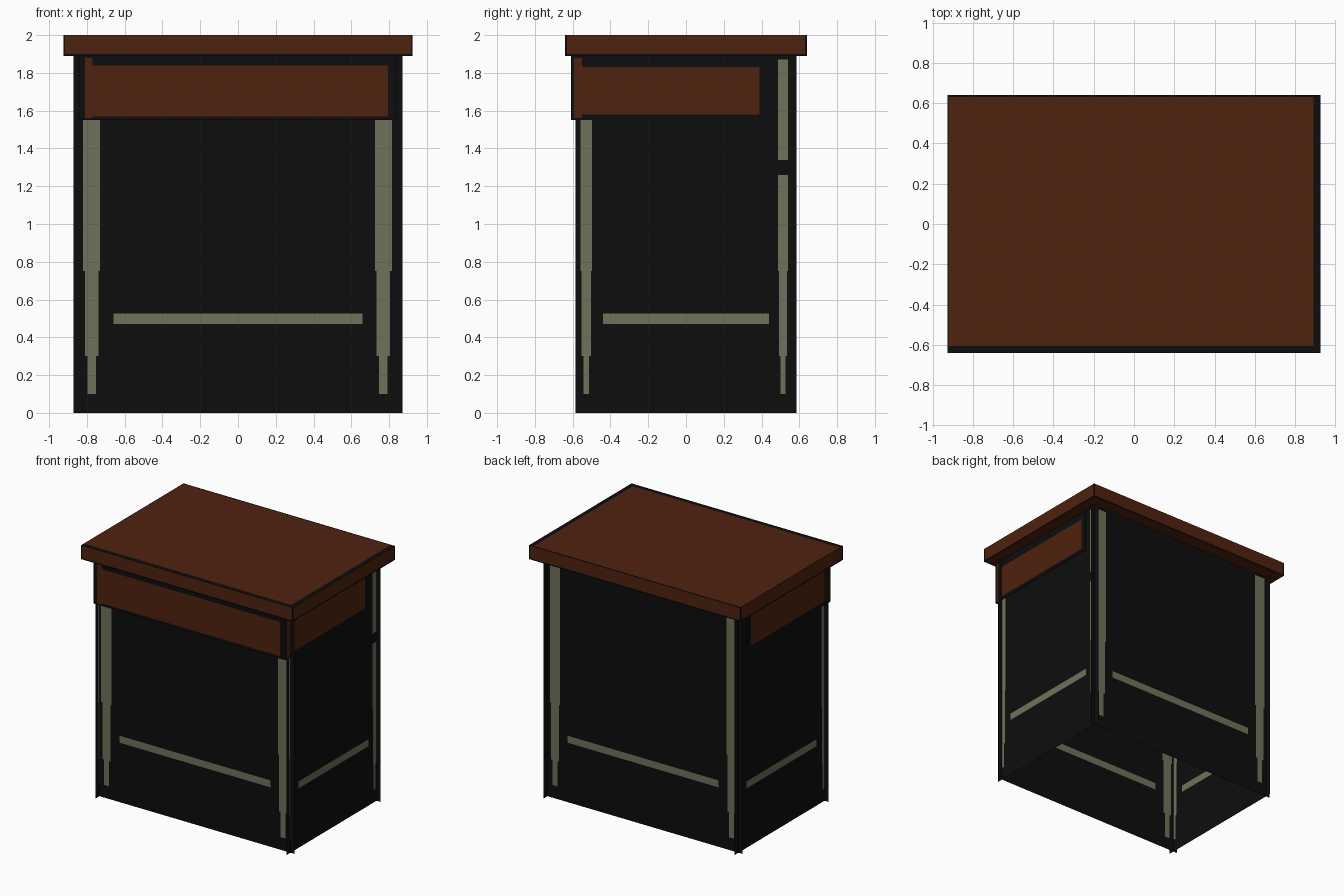
import bpy
import bmesh
from mathutils import Vector

cube = bpy.data.objects.get("Cube")
if cube:
    bpy.data.objects.remove(cube, do_unlink=True)


def material(name, rgb):
    m = bpy.data.materials.new(name)
    m.use_nodes = True
    color = (*rgb, 1)
    m.diffuse_color = color
    m.node_tree.nodes["Principled BSDF"].inputs["Base Color"].default_value = color
    return m


MATS = [material("black", (0.004, 0.004, 0.004)),
        material("dark_brown_wood", (0.078, 0.016, 0.0045)),
        material("worn_olive", (0.155, 0.17, 0.102))]
BLACK, BROWN, OLIVE = range(3)


def add_sheet(bm, axis, pos, side, u, v, patches=(), mat=BROWN):
    """Flat sheet across an axis, cut along the patch edges; patches are (u0, u1, v0, v1)."""
    patches = [p for p in patches]
    us = sorted({*u, *(e for p in patches for e in p[:2])})
    vs = sorted({*v, *(e for p in patches for e in p[2:])})
    others = [i for i in range(3) if i != axis]

    def vert(a, b):
        co = Vector()
        co[axis], co[others[0]], co[others[1]] = pos, a, b
        return bm.verts.new(co)

    grid = [[vert(a, b) for b in vs] for a in us]
    for i in range(len(us) - 1):
        for j in range(len(vs) - 1):
            f = bm.faces.new((grid[i][j], grid[i + 1][j], grid[i + 1][j + 1], grid[i][j + 1]))
            f.normal_update()
            if f.normal[axis] * side < 0:
                f.normal_flip()
            a, b = (us[i] + us[i + 1]) / 2, (vs[j] + vs[j + 1]) / 2
            if any(p[0] < a < p[1] and p[2] < b < p[3] for p in patches):
                f.material_index = mat


def finish(bm, name):
    bmesh.ops.remove_doubles(bm, verts=bm.verts, dist=0.0001)
    mesh = bpy.data.meshes.new(name)
    bm.to_mesh(mesh)
    bm.free()
    for m in MATS:
        mesh.materials.append(m)
    obj = bpy.data.objects.new(name, mesh)
    bpy.context.collection.objects.link(obj)


def box(name, x, y, z, patches):
    """Box of six sheets; patches maps (axis, side) to brown areas."""
    spans = (x, y, z)
    bm = bmesh.new()
    for axis in range(3):
        u, v = [spans[i] for i in range(3) if i != axis]
        for side in (-1, 1):
            add_sheet(bm, axis, spans[axis][side > 0], side, u, v, patches.get((axis, side), ()))
    finish(bm, name)


def leg_marks(c, w):
    """Painted leg that narrows towards the floor."""
    return [(c - w, c + w, 0.75, 1.87), (c - w * 0.8, c + w * 0.8, 0.3, 0.75),
            (c - w * 0.5, c + w * 0.5, 0.1, 0.3)]


# Table top with dark worn edges
slab_side = [(-0.63, 0.63, 1.9, 2)]
slab_front = [(-0.915, 0.915, 1.9, 2)]
box("table_top", (-0.925, 0.925), (-0.64, 0.64), (1.89, 2), {
    (2, 1): [(-0.92, 0.89, -0.605, 0.63)],
    (2, -1): [(-0.925, 0.925, -0.64, 0.64)],
    (0, 1): slab_side, (0, -1): slab_side,
    (1, 1): slab_front, (1, -1): slab_front})

# Drawer reaching forward of the front sheet
drawer_side = [(-0.593, -0.55, 1.56, 1.88), (-0.55, 0.39, 1.58, 1.83)]
box("drawer", (-0.84, 0.84), (-0.608, 0.43), (1.55, 1.889), {
    (1, -1): [(-0.81, -0.77, 1.56, 1.88), (-0.77, 0.795, 1.57, 1.84)],
    (0, 1): drawer_side, (0, -1): drawer_side})

# Front and back sheets, with painted legs and stretcher
for name, side in (("front_panel", -1), ("back_panel", 1)):
    bm = bmesh.new()
    marks = leg_marks(-0.775, 0.045) + leg_marks(0.77, 0.045) + [(-0.66, 0.66, 0.47, 0.525)]
    add_sheet(bm, 1, side * 0.538, side, (-0.87, 0.87), (0, 1.889), marks, OLIVE)
    finish(bm, name)

# Side sheets, crossing the others near the corners
for name, side in (("left_panel", 1), ("right_panel", -1)):
    bm = bmesh.new()
    back = leg_marks(0.513, 0.027)
    low = (*back[0][:3], 1.26)
    high = (*back[0][:2], 1.34, 1.87)
    marks = leg_marks(-0.528, 0.03) + [low, high] + back[1:] + [(-0.44, 0.44, 0.47, 0.525)]
    add_sheet(bm, 0, side * 0.836, side, (-0.585, 0.585), (0, 1.889), marks, OLIVE)
    finish(bm, name)
